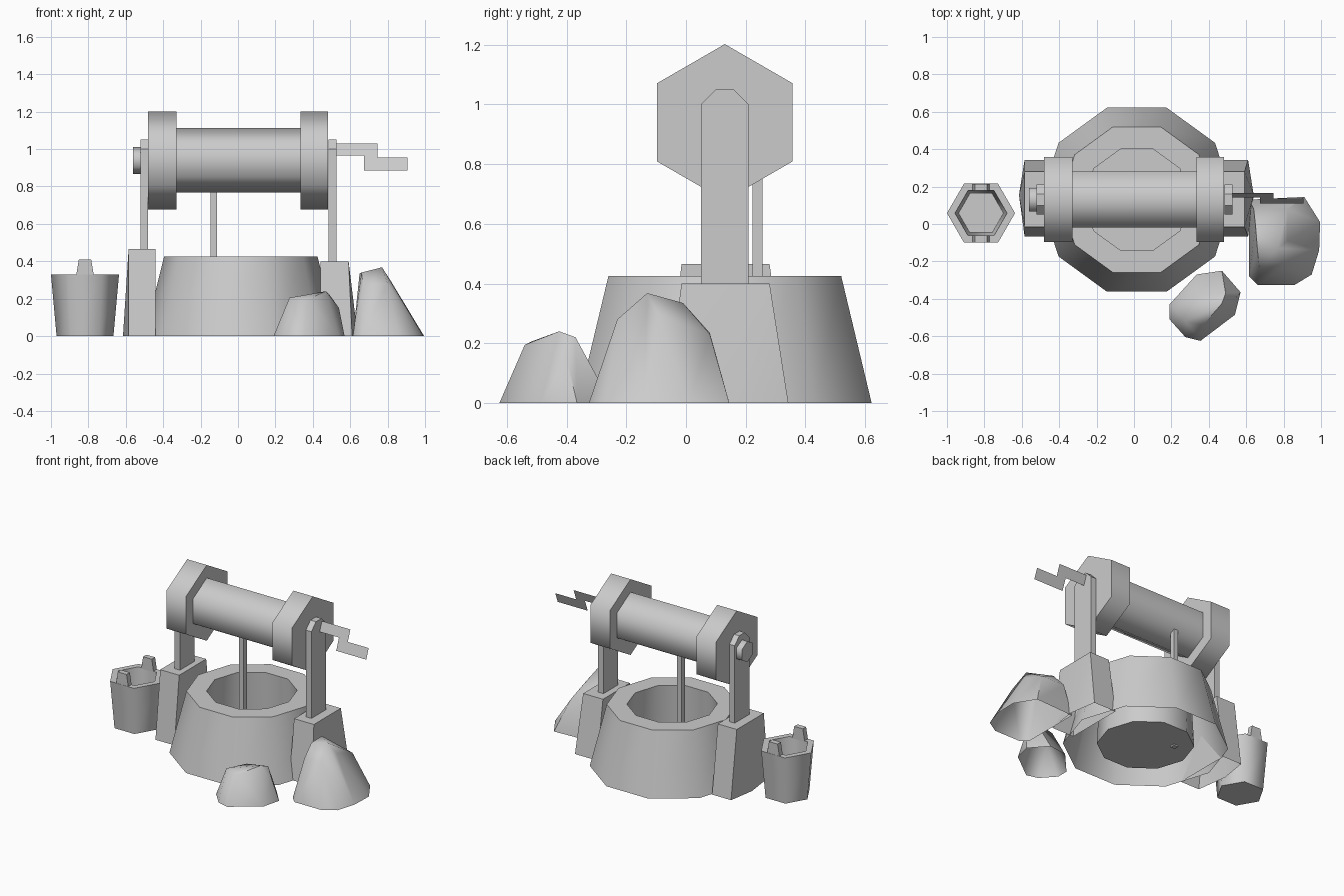
import bpy, bmesh, math

old = bpy.data.objects.get("Cube")
if old:
    bpy.data.objects.remove(old, do_unlink=True)

stone = bpy.data.materials.new("plain_grey")
stone.use_nodes = True
GREY = (0.6, 0.6, 0.6, 1)
stone.diffuse_color = GREY
stone.node_tree.nodes["Principled BSDF"].inputs["Base Color"].default_value = GREY


def finish(name, bm, angle=40, recalc=True):
    if recalc:
        bmesh.ops.recalc_face_normals(bm, faces=bm.faces)
    mesh = bpy.data.meshes.new(name)
    bm.to_mesh(mesh)
    bm.free()
    mesh.materials.append(stone)
    obj = bpy.data.objects.new(name, mesh)
    bpy.context.collection.objects.link(obj)
    bpy.ops.object.select_all(action='DESELECT')
    obj.select_set(True)
    bpy.context.view_layer.objects.active = obj
    bpy.ops.object.shade_smooth_by_angle(angle=math.radians(angle))
    return obj


def loft(name, rings, cap_start=True, cap_end=True, angle=40):
    """Skin a list of equal-length rings."""
    bm = bmesh.new()
    loops = [[bm.verts.new(p) for p in ring] for ring in rings]
    for a, b in zip(loops, loops[1:]):
        for i in range(len(a)):
            j = (i + 1) % len(a)
            bm.faces.new((a[i], a[j], b[j], b[i]))
    if cap_start:
        bm.faces.new(loops[0])
    if cap_end:
        bm.faces.new(loops[-1])
    return finish(name, bm, angle)


def hull(name, points, angle=40):
    """Convex faceted shell, open underneath."""
    bm = bmesh.new()
    for p in points:
        bm.verts.new(p)
    bmesh.ops.convex_hull(bm, input=bm.verts)
    floor = [f for f in bm.faces if all(v.co.z < 0.001 for v in f.verts)]
    bmesh.ops.delete(bm, geom=floor, context='FACES')
    loose = [v for v in bm.verts if not v.link_faces]
    bmesh.ops.delete(bm, geom=loose, context='VERTS')
    return finish(name, bm, angle)


def ring_z(cx, cy, r, z, n, turn=0.0):
    return [(cx + r * math.cos(turn + math.tau * i / n),
             cy + r * math.sin(turn + math.tau * i / n), z) for i in range(n)]


def hex_bar(name, x0, x1, r):
    """Six-sided bar along x, a corner pointing up."""
    def ring(x):
        return [(x, AXIS_Y + r * math.sin(math.tau * i / 6),
                 AXIS_Z + r * math.cos(math.tau * i / 6)) for i in range(6)]
    return loft(name, [ring(x0), ring(x1)], angle=65)


def block(name, x0, x1, y0, y1, z0, z1, taper=0.0):
    def ring(z, t):
        return [(x0 + t, y0, z), (x1 - t, y0, z), (x1 - t, y1, z), (x0 + t, y1, z)]
    return loft(name, [ring(z0, 0), ring(z1, taper)])


AXIS_Y, AXIS_Z = 0.13, 0.94

# Well wall: outside, rim, inside and floor
loft("well_wall", [ring_z(0.015, AXIS_Y, r, z, 10) for r, z in
                   ((0.517, 0), (0.41, 0.425), (0.284, 0.425), (0.305, 0.01))],
     cap_start=False)

# Drum, end flanges and axle end
hex_bar("drum", -0.335, 0.335, 0.173)
hex_bar("right_flange", -0.48, -0.33, 0.262)
hex_bar("left_flange", 0.333, 0.482, 0.262)
hex_bar("axle_end", -0.562, -0.48, 0.072)

# Posts with chamfered tops, standing on splayed footings
post_profile = [(0.05, 0.38), (0.21, 0.38), (0.21, 1.0), (0.16, 1.05),
                (0.10, 1.05), (0.05, 1.0)]
for side, s, x_in, x_out, top, shift in (("right", -1, 0.48, 0.52, 0.465, 0),
                                         ("left", 1, 0.485, 0.527, 0.40, 0.025)):
    loft(side + "_post", [[(s * x, y, z) for y, z in post_profile] for x in (x_in, x_out)])
    inner, outer = 0.44, 0.585
    upper = [(s * x, y, top) for x in (inner, outer + shift / 4) for y in (-0.015, 0.28)]
    lower = [(s * x, y, 0) for x in (inner, outer + shift) for y in (-0.067, 0.343)]
    lower.append((s * (0.615 + shift), 0.155, 0))
    hull(side + "_footing", upper + lower, angle=10)

# Crank: one thin leaning plate
bm = bmesh.new()
outline = [(0.525, 0.965), (0.675, 0.965), (0.675, 0.885), (0.905, 0.885),
           (0.905, 0.955), (0.745, 0.955), (0.745, 1.03), (0.525, 1.03)]
bm.faces.new([bm.verts.new((x, 0.11 + 0.38 * (z - 0.885), z)) for x, z in outline])
finish("crank", bm, recalc=False)

# Rope
block("rope", -0.146, -0.112, 0.222, 0.256, 0.0, 0.92)

# Bucket and its two lugs
BX, BY = -0.818, 0.058
loft("bucket", [ring_z(BX, BY, r, z, 6) for r, z in
                ((0.152, 0), (0.182, 0.33), (0.139, 0.33), (0.12, 0.04))], angle=65)
for side, s in (("front", -1), ("back", 1)):
    y = BY + s * 0.138
    block(side + "_bucket_lug", BX - 0.048, BX + 0.048, y - 0.018, y + 0.018, 0.32, 0.41, 0.015)

# Rocks
hull("large_rock", [(x, y, 0) for x, y in (
    (0.615, 0.13), (0.91, 0.145), (0.995, 0.01), (0.99, -0.14), (0.95, -0.27),
    (0.86, -0.325), (0.66, -0.325), (0.615, -0.28))] + [
    (0.65, -0.01, 0.335), (0.77, -0.13, 0.368), (0.82, -0.09, 0.29), (0.66, -0.14, 0.34),
    (0.80, -0.23, 0.28), (0.67, -0.23, 0.27), (0.82, 0.08, 0.23), (0.64, 0.08, 0.235)], angle=45)
hull("small_rock", [(x, y, 0) for x, y in (
    (0.19, -0.43), (0.335, -0.27), (0.47, -0.25), (0.57, -0.365), (0.54, -0.485),
    (0.355, -0.625), (0.275, -0.605), (0.19, -0.51))] + [
    (0.275, -0.52, 0.205), (0.47, -0.425, 0.24), (0.37, -0.54, 0.195),
    (0.49, -0.37, 0.22), (0.54, -0.40, 0.15), (0.34, -0.39, 0.205)], angle=45)
